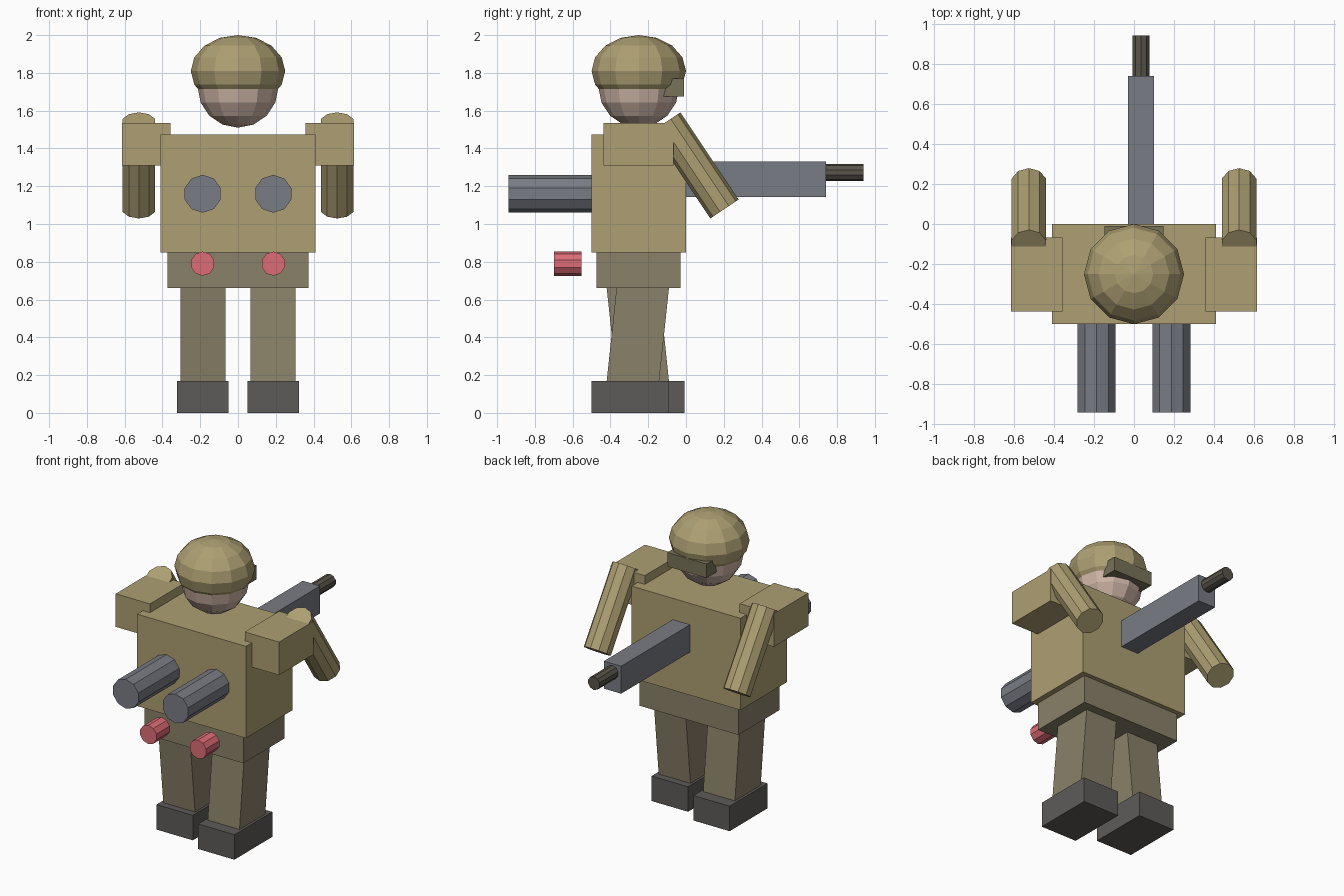
import bpy
from math import radians

if "Cube" in bpy.data.objects:
    bpy.data.objects.remove(bpy.data.objects["Cube"])


def mat(name, r, g, b):
    m = bpy.data.materials.new(name)
    m.diffuse_color = (r, g, b, 1)
    m.use_nodes = True
    m.node_tree.nodes["Principled BSDF"].inputs["Base Color"].default_value = m.diffuse_color
    return m


khaki = mat("khaki", 0.42, 0.35, 0.17)
olive = mat("olive", 0.25, 0.22, 0.14)
visor = mat("visor", 0.19, 0.17, 0.10)
dark = mat("boot_black", 0.11, 0.105, 0.10)
barrel_dark = mat("barrel_dark", 0.10, 0.09, 0.07)
steel = mat("steel", 0.19, 0.20, 0.23)
red = mat("red", 0.72, 0.15, 0.18)
skin = mat("skin", 0.62, 0.46, 0.38)


def finish(name, m):
    o = bpy.context.object
    o.name = name
    o.data.materials.append(m)
    return o


def box(name, x, y, z, m, tilt=0):
    """Box from (min, max) ranges, optionally tilted about x."""
    c = [(a + b) / 2 for a, b in (x, y, z)]
    bpy.ops.mesh.primitive_cube_add(size=1, location=c, rotation=(tilt, 0, 0))
    bpy.context.object.scale = [b - a for a, b in (x, y, z)]
    return finish(name, m)


def rod(name, loc, r, length, m, tilt=90):
    """Ten-sided cylinder tilted about x; 90 degrees lies along y."""
    bpy.ops.mesh.primitive_cylinder_add(vertices=10, radius=r, depth=length,
                                        location=loc, rotation=(radians(tilt), 0, 0))
    return finish(name, m)


def ball(name, loc, r, height, m):
    bpy.ops.mesh.primitive_uv_sphere_add(segments=12, ring_count=8, radius=1, location=loc)
    bpy.context.object.scale = (r, r, height)
    return finish(name, m)


# Body
box("torso", (-0.41, 0.41), (-0.5, 0.0), (0.85, 1.475), khaki)
box("hips", (-0.373, 0.373), (-0.475, -0.03), (0.66, 0.88), olive)

# Head, helmet and visor
ball("head", (0, -0.25, 1.725), 0.214, 0.215, skin)
ball("helmet", (0, -0.25, 1.81), 0.25, 0.19, khaki)
box("visor", (-0.148, 0.148), (-0.13, -0.01), (1.675, 1.77), visor)

for s, side in ((1, "right"), (-1, "left")):
    def span(a, b):
        return (a, b) if s > 0 else (-b, -a)

    # Shoulders and arms
    box(f"{side}_shoulder", span(0.357, 0.615), (-0.437, -0.067), (1.31, 1.535), khaki)
    rod(f"{side}_arm", (s * 0.525, 0.05, 1.31), 0.09, 0.555, khaki, 33.7)

    # Striding legs and boots
    box(f"{side}_leg", span(0.066, 0.305), (-0.393, -0.117), (0.12, 0.71), olive, -s * 0.105)
    y = -0.5 if s > 0 else -0.415
    box(f"{side}_boot", span(0.05, 0.323), (y, y + 0.407), (0.0, 0.17), dark)

    # Front canisters and red floating cylinders below them
    rod(f"{side}_canister", (s * 0.187, -0.71, 1.16), 0.1, 0.46, steel)
    rod(f"{side}_red_cylinder", (s * 0.187, -0.625, 0.79), 0.064, 0.145, red)

# Rifle on the rear side
box("rifle_body", (-0.03, 0.10), (-0.01, 0.74), (1.143, 1.33), steel)
rod("rifle_barrel", (0.035, 0.83, 1.273), 0.045, 0.22, barrel_dark)
